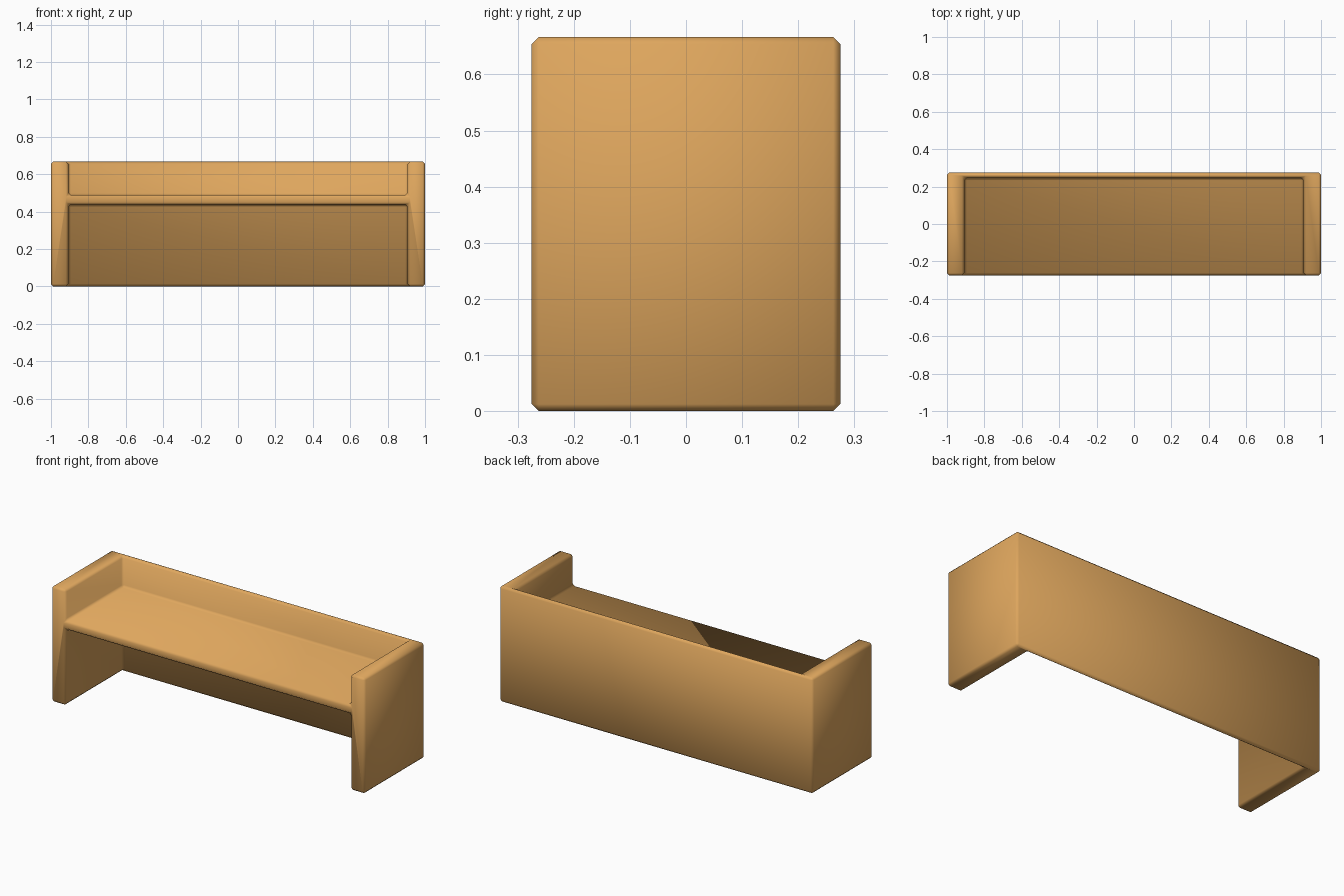
import bpy
import math

if "Cube" in bpy.data.objects:
    bpy.data.objects.remove(bpy.data.objects["Cube"])

W, D, H = 2.0, 0.55, 0.667           # overall size
INNER_X = 0.907                      # inner face of the side panels
BACK_Y = 0.246                       # inner face of the back panel
SEAT_LOW, SEAT_TOP = 0.437, 0.489


def box(name, lo, hi):
    bpy.ops.mesh.primitive_cube_add(size=1, location=[(a + b) / 2 for a, b in zip(lo, hi)])
    ob = bpy.context.object
    ob.name = name
    ob.scale = [b - a for a, b in zip(lo, hi)]
    bpy.ops.object.transform_apply(location=True, rotation=False, scale=True)
    return ob


# Solid block: becomes side panels, back and seat in one piece
bench = box("bench", (-W / 2, -D / 2, 0), (W / 2, D / 2, H))

# Openings above and below the seat
openings = [("upper_opening", SEAT_TOP, H + 0.2), ("lower_opening", -0.2, SEAT_LOW)]
for name, z0, z1 in openings:
    cutter = box(name, (-INNER_X, -D, z0), (INNER_X, BACK_Y, z1))
    cutter.hide_render = True
    mod = bench.modifiers.new(name, "BOOLEAN")
    mod.operation = "DIFFERENCE"
    mod.solver = "EXACT"
    mod.object = cutter
    bpy.context.view_layer.objects.active = bench
    bpy.ops.object.modifier_apply(modifier=name)
    bpy.data.objects.remove(cutter)

# Chamfered edges
bevel = bench.modifiers.new("edge_chamfer", "BEVEL")
bevel.width = 0.0125
bevel.segments = 1
bevel.limit_method = "ANGLE"
bevel.angle_limit = math.radians(30)
bpy.ops.object.select_all(action="DESELECT")
bench.select_set(True)
bpy.context.view_layer.objects.active = bench
bpy.ops.object.modifier_apply(modifier="edge_chamfer")
bpy.ops.object.shade_smooth_by_angle(angle=math.radians(60))

# Warm wood colour
wood = bpy.data.materials.new("wood")
wood.diffuse_color = (0.73, 0.38, 0.11, 1)
wood.use_nodes = True
wood.node_tree.nodes["Principled BSDF"].inputs["Base Color"].default_value = wood.diffuse_color
bench.data.materials.clear()
bench.data.materials.append(wood)
